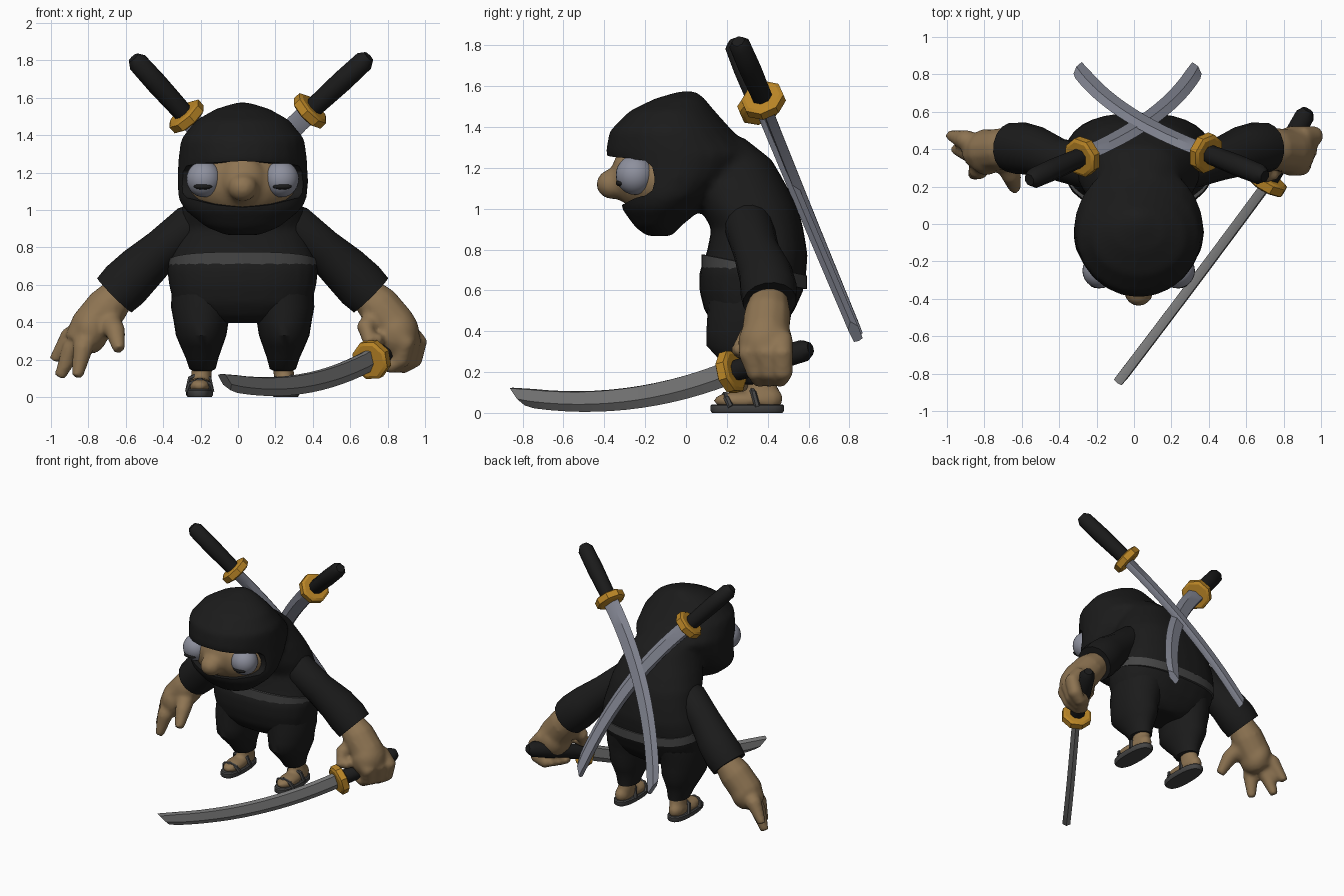
import bpy, bmesh, math
from mathutils import Vector as V

if "Cube" in bpy.data.objects:
    bpy.data.objects.remove(bpy.data.objects["Cube"])

CX = 0.025  # body centre line


def material(name, r, g, b):
    m = bpy.data.materials.new(name)
    m.diffuse_color = (r, g, b, 1)
    m.use_nodes = True
    m.node_tree.nodes["Principled BSDF"].inputs["Base Color"].default_value = m.diffuse_color
    return m


BLACK = material("black_cloth", .011, .011, .011)
SKIN = material("skin", .27, .175, .085)
GOLD = material("gold", .5, .24, .02)
STEEL = material("blue_steel", .22, .23, .28)
GREY = material("grey_steel", .21, .21, .21)
DARK = material("dark_grey", .06, .06, .06)
EYE = material("eye_grey", .27, .28, .34)


def finish(o, angle=40):
    bpy.ops.object.select_all(action='DESELECT')
    o.select_set(True)
    bpy.context.view_layer.objects.active = o
    bpy.ops.object.shade_smooth_by_angle(angle=math.radians(angle))
    return o


def loft(name, rings, mat, angle=40):
    bm = bmesh.new()
    vs = [[bm.verts.new(p) for p in r] for r in rings]
    n = len(rings[0])
    for a, b in zip(vs, vs[1:]):
        for i in range(n):
            bm.faces.new((a[i], a[(i + 1) % n], b[(i + 1) % n], b[i]))
    bm.faces.new(vs[0][::-1])
    bm.faces.new(vs[-1])
    bmesh.ops.recalc_face_normals(bm, faces=bm.faces)
    me = bpy.data.meshes.new(name)
    bm.to_mesh(me)
    bm.free()
    me.materials.append(mat)
    o = bpy.data.objects.new(name, me)
    bpy.context.collection.objects.link(o)
    return finish(o, angle)


def oval(cx, y0, y1, hx, z, p=1.0, n=24):
    f = lambda c: math.copysign(abs(c) ** p, c)
    return [V((cx + hx * f(math.cos(2 * math.pi * i / n)),
               (y0 + y1) / 2 + (y1 - y0) / 2 * f(math.sin(2 * math.pi * i / n)), z)) for i in range(n)]


def tube(name, pts, radii, mat, ref=(0, 1, 0), n=12, angle=40):
    pts = [V(p) for p in pts]
    rings = []
    for i, (p, r) in enumerate(zip(pts, radii)):
        t = pts[min(i + 1, len(pts) - 1)] - pts[max(i - 1, 0)]
        a = t.cross(V(ref)).normalized()
        b = t.cross(a).normalized()
        rings.append([p + r * (a * math.cos(2 * math.pi * (k + .5) / n) + b * math.sin(2 * math.pi * (k + .5) / n))
                      for k in range(n)])
    return loft(name, rings, mat, angle)


def ball(name, c, r, mat):
    bpy.ops.mesh.primitive_uv_sphere_add(segments=24, ring_count=14, location=c)
    o = bpy.context.object
    o.name = name
    o.scale = r
    bpy.ops.object.transform_apply(location=True, rotation=True, scale=True)
    o.data.materials.append(mat)
    return finish(o)


def fuse(name, objs, voxel, smooth):
    bpy.ops.object.select_all(action='DESELECT')
    for o in objs:
        o.select_set(True)
    o = objs[0]
    bpy.context.view_layer.objects.active = o
    bpy.ops.object.join()
    o.name = name
    m = o.modifiers.new("fuse", 'REMESH')
    m.mode = 'VOXEL'
    m.voxel_size = voxel
    s = o.modifiers.new("soften", 'SMOOTH')
    s.iterations = smooth
    for mod in ("fuse", "soften"):
        bpy.ops.object.modifier_apply(modifier=mod)
    return finish(o, 60)


# Hood and torso, fused into one garment: z, front y, back y, half width
head = [(.865, -.19, -.07, .09), (.91, -.25, -.03, .2), (1.0, -.315, .08, .31), (1.06, -.32, .15, .345),
        (1.15, -.34, .25, .35), (1.27, -.395, .34, .345), (1.38, -.375, .23, .33), (1.48, -.275, .14, .25),
        (1.54, -.15, .09, .145), (1.575, -.03, .05, .03)]
body = [(.395, .2, .44, .14), (.43, .14, .48, .28), (.5, .09, .53, .37), (.6, .065, .575, .395),
        (.69, .065, .59, .405), (.78, .1, .595, .385), (.9, .125, .575, .345), (1.0, .07, .55, .33),
        (1.1, .03, .5, .29), (1.24, -.02, .42, .22), (1.35, -.03, .28, .15)]
hood = loft("hood", [oval(CX, a, b, w, z) for z, a, b, w in head], BLACK)
torso = loft("torso", [oval(CX, a, b, w, z, .8) for z, a, b, w in body], BLACK)
suit = fuse("hooded_suit", [hood, torso], .022, 4)

# Face opening, rounded at its back end when seen from the side
side = [(-.7, 1.262, 1.015), (-.3, 1.262, 1.015), (-.2, 1.25, 1.03), (-.165, 1.215, 1.065), (-.155, 1.16, 1.12)]
edge = [(-.5, .9), (-.2, .95), (0, 1), (.2, .95), (.5, .9), (.5, .2), (.28, .15), (.15, .05), (0, 0),
        (-.15, .05), (-.28, .15), (-.5, .2)]
cut = loft("opening_cutter", [[V((CX + x, y, lo + (hi - lo) * t)) for x, t in edge] for y, hi, lo in side], BLACK)
m = suit.modifiers.new("opening", 'BOOLEAN')
m.operation = 'DIFFERENCE'
m.object = cut
bpy.context.view_layer.objects.active = suit
bpy.ops.object.modifier_apply(modifier="opening")
bpy.data.objects.remove(cut)
finish(suit, 40)

# Face, nose and eyes
fuse("face", [ball("cheeks", (CX, -.1, 1.14), (.295, .24, .2), SKIN),
              ball("nose_tip", (CX, -.36, 1.12), (.08, .08, .075), SKIN),
              ball("nose_bridge", (CX, -.3, 1.16), (.12, .065, .13), SKIN)], .018, 6)
for s in (-1, 1):
    x = CX + s * .207
    ball("eye", (x, -.25, 1.165), (.094, .094, .097), EYE)
    ball("pupil", (x + s * .005, -.322, 1.125), (.05, .022, .016), BLACK)

# Sash, lower at the back
sash = []
for dz, g in ((-.035, -.01), (-.033, .001), (.033, .001), (.035, -.01)):
    sash.append([V((p.x, p.y, .74 - .2 * (p.y - .09) + dz))
                 for p in oval(CX, .076 - g, .592 + g, .398 + g, 0, .8, 32)])
loft("sash", sash, DARK)

# Trouser legs, feet and sandals: z, centre x, centre y, half widths
leg = [(.56, .2, .32, .18, .21), (.48, .218, .31, .165, .205), (.4, .222, .3, .146, .2), (.33, .222, .3, .135, .2),
       (.27, .22, .315, .112, .16), (.21, .217, .335, .088, .12), (.15, .215, .355, .07, .095),
       (.14, .215, .355, .05, .07)]
for s in (-1, 1):
    loft("trouser_leg", [oval(CX + s * x, y - b, y + b, a, z) for z, x, y, a, b in leg], BLACK)
    f = CX + s * .23
    loft("sandal_sole", [oval(f, .12 + e, .48 - e, .072 - e, z, .8)
                         for z, e in ((0, .008), (.01, 0), (.035, 0), (.042, .008))], DARK)
    foot = [ball("foot", (f, .27, .06), (.066, .135, .045), SKIN),
            ball("heel", (f, .4, .07), (.055, .075, .06), SKIN),
            loft("ankle", [oval(f - s * o, a, b, w, z) for z, a, b, w, o in
                           ((.05, .26, .46, .06, 0), (.12, .3, .45, .055, .01), (.2, .3, .43, .055, .015))], SKIN)]
    fuse("foot", foot, .015, 4)
    for y, z in ((.2, .09), (.33, .12)):
        tube("sandal_strap", [(f - .065, y + .02, .03), (f - .05, y, z - .02), (f, y - .01, z),
                              (f + .05, y, z - .02), (f + .065, y + .02, .03)], [.015] * 5, DARK, n=6)

# Sleeves
for s in (-1, 1):
    tube("sleeve", [(CX + s * x, y, z) for x, y, z in
                    ((.19, .29, .96), (.28, .31, .91), (.43, .345, .79), (.55, .39, .68),
                     (.63, .405, .6), (.685, .41, .545), (.675, .41, .555))],
         [.1, .12, .113, .132, .14, .132, .09], BLACK, n=16)

# Open hand
hand = [tube("wrist", [(-.62, .41, .57), (-.7, .4, .48), (-.79, .39, .37), (-.85, .385, .28)],
             [.09, .115, .115, .09], SKIN),
        ball("palm", (-.79, .385, .36), (.1, .125, .13), SKIN)]
for k, end in (((-.9, .45, .32), (-.985, .475, .195)), ((-.89, .39, .25), (-.955, .4, .105)),
               ((-.83, .29, .26), (-.86, .265, .105))):
    hand.append(tube("finger", [(-.79, .385, .38), k, end], [.065, .056, .03], SKIN, (1, 0, 0)))
hand.append(tube("thumb", [(-.7, .37, .42), (-.655, .26, .35), (-.635, .185, .25)], [.07, .055, .033], SKIN, (1, 0, 0)))
fuse("open_hand", hand, .015, 5)

# Gripping hand
fist = [tube("wrist", [(.67, .41, .57), (.75, .4, .49), (.83, .39, .39), (.87, .39, .3)],
             [.09, .115, .12, .09], SKIN),
        ball("knuckles", (.85, .39, .34), (.12, .135, .14), SKIN)]
for d in (-.08, 0, .08):
    x, y = d * .4, .39 + d
    fist.append(tube("finger", [(.86 + x, y, .37), (.93 + x, y, .29), (.905 + x, .41 + d * .8, .2),
                                (.85 + x, .41 + d * .6, .165), (.78 + x, .41 + d * .6, .19)],
                     [.055, .055, .053, .045, .03], SKIN))
fist.append(tube("thumb", [(.74, .38, .44), (.68, .3, .37), (.7, .26, .3), (.77, .27, .31)],
                 [.065, .052, .045, .032], SKIN, (.3, 1, .4)))
fuse("gripping_hand", fist, .015, 6)


# Curved swords: handle, guard and blade
def sword(name, pommel, guard, tip, bulge, sag, thick, mat):
    P, G, T, w = V(pommel), V(guard), V(tip), V(bulge)
    d = (P - G).normalized()
    tube(name + "_handle", [G.lerp(P, t) for t in (0, .1, .55, .92, 1)], [.048, .053, .058, .055, .032],
         BLACK, w, 8, 50)
    tube(name + "_guard", [G + d * h for h in (-.032, -.022, .022, .032)], [.09, .108, .108, .09], GOLD, w, 8, 25)
    c = (T - G).normalized()
    w = (w - c * w.dot(c)).normalized()
    th = c.cross(w)
    rings, n = [], 14
    for i in range(n + 1):
        t = i / n
        p = G.lerp(T, t) + w * sag * 4 * t * (1 - t)
        h = .06 - .013 * t
        rings.append([p + w * h * u + th * thick * v - (c * .035 * u if i == n else V())
                      for u, v in ((1, 0), (.3, 1), (-.9, .9), (-1, 0), (-.9, -.9), (.3, -1))])
    loft(name + "_blade", rings, mat, 35)


sword("held_sword", (.93, .61, .315), (.715, .22, .2), (-.065, -.82, .08), (.05, 0, -1), .072, .028, GREY)
sword("back_sword_a", (-.56, .235, 1.815), (-.275, .36, 1.5), (.335, .825, .4), (.88, -.2, .43), .09, .026, STEEL)
sword("back_sword_b", (.7, .255, 1.82), (.385, .38, 1.53), (-.3, .825, .425), (-.88, -.2, .43), .09, .026, STEEL)
